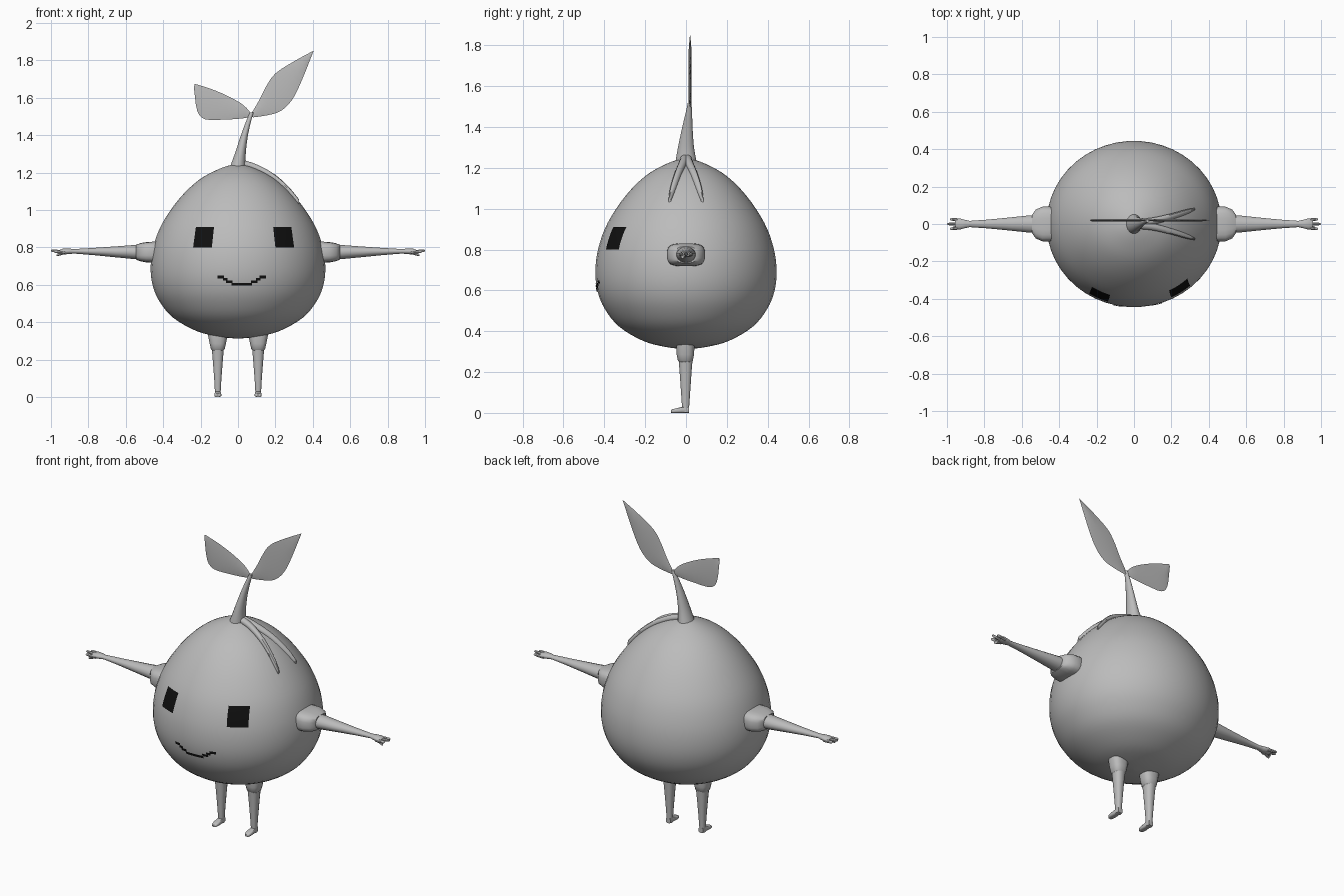
import bpy, bmesh, math
from mathutils import Vector

cube = bpy.data.objects.get("Cube")
if cube:
    bpy.data.objects.remove(cube, do_unlink=True)


def material(name, rgb):
    m = bpy.data.materials.new(name)
    m.use_nodes = True
    m.diffuse_color = (*rgb, 1)
    m.node_tree.nodes["Principled BSDF"].inputs["Base Color"].default_value = (*rgb, 1)
    return m


GREY = material("light grey", (0.5, 0.5, 0.5))
BLACK = material("black", (0.005, 0.005, 0.005))
X, Y, Z = Vector((1, 0, 0)), Vector((0, 1, 0)), Vector((0, 0, 1))


def finish(name, bm, mat, angle=40):
    bmesh.ops.recalc_face_normals(bm, faces=bm.faces)
    me = bpy.data.meshes.new(name)
    bm.to_mesh(me)
    bm.free()
    me.materials.append(mat)
    ob = bpy.data.objects.new(name, me)
    bpy.context.collection.objects.link(ob)
    bpy.ops.object.select_all(action="DESELECT")
    ob.select_set(True)
    bpy.context.view_layer.objects.active = ob
    bpy.ops.object.shade_smooth_by_angle(angle=math.radians(angle))
    return ob


def loft(name, rings, u, v, n=16, power=1.0, angle=40):
    """Skin elliptical or squarish rings: (centre, half width, half height)."""
    def soft(t):
        return math.copysign(abs(t) ** power, t)
    bm = bmesh.new()
    loops = []
    for c, a, b in rings:
        loops.append([bm.verts.new(Vector(c) + u * a * soft(math.cos(t)) + v * b * soft(math.sin(t)))
                      for t in (math.tau * (i + 0.5) / n for i in range(n))])
    for p, q in zip(loops, loops[1:]):
        for i in range(n):
            bm.faces.new((p[i], p[(i + 1) % n], q[(i + 1) % n], q[i]))
    bm.faces.new(loops[0])
    bm.faces.new(loops[-1])
    return finish(name, bm, GREY, angle)


# Body profile: (radius, height), smoothed by a spline
KEYS = [(0.004, 0.312), (0.1, 0.322), (0.22, 0.352), (0.345, 0.422), (0.42, 0.51), (0.458, 0.6),
        (0.468, 0.7), (0.452, 0.81), (0.405, 0.93), (0.315, 1.06), (0.21, 1.16), (0.1, 1.22), (0.004, 1.25)]
DEPTH = 0.95


def spline(keys, steps=4):
    pts = [Vector(k) for k in keys]
    pts = [2 * pts[0] - pts[1]] + pts + [2 * pts[-1] - pts[-2]]
    out = []
    for a, b, c, d in zip(pts, pts[1:], pts[2:], pts[3:]):
        for s in range(steps):
            t = s / steps
            out.append(0.5 * (2 * b + (c - a) * t + (2 * a - 5 * b + 4 * c - d) * t * t
                              + (3 * b - a - 3 * c + d) * t ** 3))
    return out + [pts[-2]]


PROFILE = spline(KEYS)
loft("body", [((0, 0, z), r, r * DEPTH) for r, z in PROFILE], X, Y, 48)


def radius(z):
    for (r0, z0), (r1, z1) in zip(PROFILE, PROFILE[1:]):
        if z0 <= z <= z1:
            return r0 + (r1 - r0) * (z - z0) / (z1 - z0)
    return 0.0


# Face details: thin patches that follow the body surface
def patch(bm, corners, n=6):
    a, b, c, d = [Vector(p) for p in corners]
    grid = []
    for j in range(n + 1):
        row = []
        for i in range(n + 1):
            x, z = a.lerp(b, i / n).lerp(d.lerp(c, i / n), j / n)
            r = radius(z) + 0.004
            row.append(bm.verts.new((x, -DEPTH * math.sqrt(r * r - x * x), z)))
        grid.append(row)
    for p, q in zip(grid, grid[1:]):
        for i in range(n):
            bm.faces.new((p[i], p[i + 1], q[i + 1], q[i]))


for name, x0, lean in (("right_eye", -0.24, 0.015), ("left_eye", 0.2, -0.012)):
    bm = bmesh.new()
    patch(bm, [(x0, 0.8), (x0 + 0.1, 0.8), (x0 + 0.097 + lean, 0.91), (x0 + lean, 0.91)])
    finish(name, bm, BLACK)

bm = bmesh.new()
for lo, hi, z in ((0, 0.055, 0.595), (0.05, 0.085, 0.609), (0.075, 0.1, 0.622), (0.095, 0.13, 0.634)):
    for s in (-1, 1):
        ends = sorted((0.02 + s * lo, 0.02 + s * hi))
        patch(bm, [(ends[0], z), (ends[1], z), (ends[1], z + 0.015), (ends[0], z + 0.015)], 3)
finish("mouth", bm, BLACK)

# Stem
stem = spline([(0, 0, 1.235, 0.042, 0.052), (0.012, 0, 1.3, 0.03, 0.04), (0.032, 0.006, 1.39, 0.02, 0.027),
               (0.055, 0.014, 1.47, 0.014, 0.016), (0.073, 0.018, 1.52, 0.01, 0.009)])
loft("stem", [(p[:3], p[3], p[4]) for p in stem], X, Y)


# Leaves: matching points on the upper and lower edges, thicker at the midrib
def leaf(name, upper, lower):
    bm = bmesh.new()
    rows = []
    for a, b in zip(spline(upper, 3), spline(lower, 3)):
        m = (a + b) / 2
        t = min(0.007, (a - b).length * 0.1)
        rows.append([bm.verts.new(p) for p in ((a.x, 0.02, a.y), (m.x, 0.02 - t, m.y),
                                               (b.x, 0.02, b.y), (m.x, 0.02 + t, m.y))])
    for p, q in zip(rows, rows[1:]):
        for i in range(4):
            bm.faces.new((p[i], p[(i + 1) % 4], q[(i + 1) % 4], q[i]))
    bm.faces.new(rows[0])
    bm.faces.new(rows[-1])
    finish(name, bm, GREY, 50)


leaf("right_leaf", [(0.075, 1.51), (0.03, 1.56), (-0.04, 1.602), (-0.12, 1.638), (-0.19, 1.662), (-0.233, 1.675)],
     [(0.07, 1.497), (0.01, 1.488), (-0.08, 1.483), (-0.175, 1.485), (-0.218, 1.53), (-0.235, 1.65)])
leaf("left_leaf", [(0.068, 1.51), (0.115, 1.59), (0.15, 1.66), (0.2, 1.73), (0.3, 1.795), (0.405, 1.852)],
     [(0.08, 1.495), (0.16, 1.507), (0.23, 1.53), (0.29, 1.59), (0.34, 1.69), (0.402, 1.845)])

# Forked sepal lying over the body's left shoulder
for side, s in (("front", -1), ("back", 1)):
    path = []
    for x, y, w in spline([(0.02, 0.005, 0.022), (0.1, 0.015, 0.02), (0.2, 0.04, 0.017),
                           (0.28, 0.065, 0.014), (0.325, 0.08, 0.006)], 3):
        d = math.hypot(x, y / DEPTH)
        z = next((z1 + (z0 - z1) * (d - r1) / (r0 - r1) for (r0, z0), (r1, z1)
                  in zip(PROFILE[30:], PROFILE[31:]) if r1 <= d <= r0), 1.05)
        path.append(((x, s * y, z + 0.004), w, 0.02))
    loft("sepal_" + side, path, Y, Z, 10)

for side, s in (("left", 1), ("right", -1)):
    # Arm with a squarish shoulder
    loft(side + "_shoulder", [((s * x, 0, 0.774), w, h) for x, w, h in (
        (0.4, 0.08, 0.055), (0.45, 0.093, 0.057), (0.49, 0.093, 0.055), (0.525, 0.078, 0.048),
        (0.545, 0.05, 0.04))], Y, Z, 20, 0.6)
    loft(side + "_arm", [((s * x, 0, z), w, h) for x, w, h, z in (
        (0.5, 0.048, 0.042, 0.774), (0.56, 0.047, 0.038, 0.775), (0.65, 0.037, 0.03, 0.776),
        (0.78, 0.024, 0.019, 0.778), (0.88, 0.017, 0.012, 0.779), (0.9, 0.022, 0.015, 0.779),
        (0.935, 0.03, 0.016, 0.778), (0.955, 0.024, 0.01, 0.776))], Y, Z, 16)
    # Fingers and thumb
    for i, (y0, y1, x1, z1) in enumerate(((-0.02, -0.026, 0.985, 0.778), (0, 0, 1.0, 0.783),
                                          (0.02, 0.026, 0.985, 0.778), (-0.012, -0.02, 0.97, 0.758))):
        start, end = Vector((s * 0.925, y0, 0.774)), Vector((s * x1, y1, z1))
        loft(f"{side}_finger_{i + 1}", [(start.lerp(end, t), w, w) for t, w in (
            (0, 0.01), (0.6, 0.009), (0.9, 0.007), (1, 0.003))], Y, Z, 8)
    # Leg, hip and foot
    x = s * 0.108
    loft(side + "_hip", [((x, -0.003, z), a, b) for z, a, b in (
        (0.36, 0.054, 0.045), (0.325, 0.052, 0.045), (0.285, 0.044, 0.043), (0.255, 0.037, 0.037),
        (0.248, 0.03, 0.03))], X, Y, 16, 0.75)
    loft(side + "_leg", [((x, y, z), a, b) for z, a, b, y in (
        (0.27, 0.034, 0.036, -0.002), (0.2, 0.028, 0.03, -0.002), (0.1, 0.02, 0.023, -0.002),
        (0.03, 0.016, 0.018, -0.002), (0.002, 0.016, 0.016, -0.001))], X, Y, 12, 0.8)
    loft(side + "_foot", [((x, y, h), a, h) for y, a, h in (
        (0.015, 0.015, 0.016), (-0.02, 0.017, 0.015), (-0.05, 0.019, 0.011), (-0.068, 0.016, 0.009),
        (-0.074, 0.01, 0.006))], X, Z, 12, 0.6)
